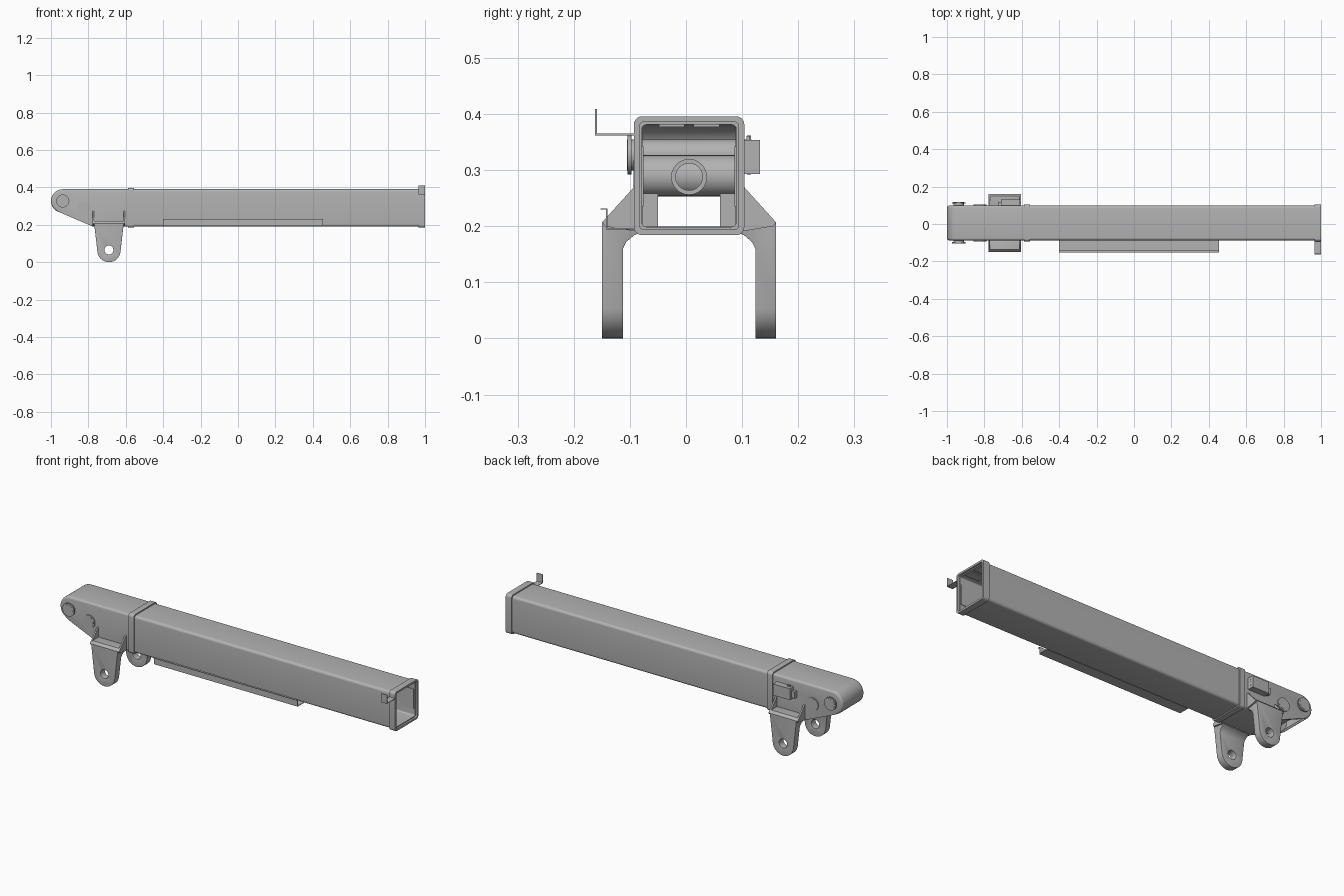
import bpy, bmesh, math
from mathutils import Vector

if "Cube" in bpy.data.objects:
    bpy.data.objects.remove(bpy.data.objects["Cube"], do_unlink=True)

CY, CZ = 0.0055, 0.29      # centre line of the beam

grey = bpy.data.materials.new("plain grey")
grey.use_nodes = True
grey.diffuse_color = (0.45, 0.45, 0.45, 1)
grey.node_tree.nodes["Principled BSDF"].inputs["Base Color"].default_value = (0.45, 0.45, 0.45, 1)


def finish(name, bm):
    bmesh.ops.recalc_face_normals(bm, faces=bm.faces)
    mesh = bpy.data.meshes.new(name)
    bm.to_mesh(mesh)
    bm.free()
    mesh.materials.append(grey)
    obj = bpy.data.objects.new(name, mesh)
    bpy.context.collection.objects.link(obj)
    return obj


def arc(cx, cy, r, a0, a1, n=10):
    angles = [math.radians(a0 + (a1 - a0) * i / n) for i in range(n + 1)]
    return [(cx + r * math.cos(a), cy + r * math.sin(a)) for a in angles]


def prism_mesh(axis, points, lo, hi):
    """Extrude a closed outline: (y, z) along x, or (x, z) along y."""
    bm = bmesh.new()
    place = (lambda p, d: (d, p[0], p[1])) if axis == "x" else (lambda p, d: (p[0], d, p[1]))
    rings = [[bm.verts.new(place(p, d)) for p in points] for d in (lo, hi)]
    for ring in rings:
        bm.faces.new(ring)
    n = len(points)
    for i in range(n):
        j = (i + 1) % n
        bm.faces.new((rings[0][i], rings[0][j], rings[1][j], rings[1][i]))
    return bm


def prism(name, axis, points, lo, hi):
    return finish(name, prism_mesh(axis, points, lo, hi))


def box(name, x, y, z):
    return prism(name, "x", [(y[0], z[0]), (y[1], z[0]), (y[1], z[1]), (y[0], z[1])], *x)


def disc(name, axis, a, b, r, lo, hi):
    return prism(name, axis, arc(a, b, r, 0, 345, 23), lo, hi)


def rounded(hw, hh, r):
    pts = []
    for sx, sz, a in ((1, 1, 0), (-1, 1, 90), (-1, -1, 180), (1, -1, 270)):
        pts += arc(CY + sx * (hw - r), CZ + sz * (hh - r), r, a, a + 90, 6)
    return pts


def hollow(name, outer, inner, lo, hi):
    """Open tube along x from two outlines with equal point counts."""
    bm = bmesh.new()
    loops = [[bm.verts.new((x, *p)) for p in pts]
             for pts, x in ((outer, lo), (outer, hi), (inner, hi), (inner, lo))]
    n = len(outer)
    for k in range(4):
        a, b = loops[k], loops[(k + 1) % 4]
        for i in range(n):
            j = (i + 1) % n
            bm.faces.new((a[i], a[j], b[j], b[i]))
    return finish(name, bm)


def apply_modifiers(obj):
    graph = bpy.context.evaluated_depsgraph_get()
    mesh = bpy.data.meshes.new_from_object(obj.evaluated_get(graph))
    obj.modifiers.clear()
    obj.data = mesh


def cut(obj, cutter, operation):
    mod = obj.modifiers.new("cut", "BOOLEAN")
    mod.object, mod.operation = cutter, operation
    apply_modifiers(obj)
    bpy.data.objects.remove(cutter, do_unlink=True)


# Main tube and its two collars
hollow("main_tube", rounded(0.093, 0.1, 0.014), rounded(0.084, 0.091, 0.008), -0.57, 0.99)
hollow("end_collar", rounded(0.0985, 0.106, 0.015), rounded(0.0885, 0.096, 0.008), 0.965, 1.0)
hollow("rear_collar", rounded(0.0985, 0.106, 0.015), rounded(0.084, 0.091, 0.008), -0.587, -0.555)

# Tapered tail housing, open underneath the slope and towards the tube
outline = [(-0.56, 0.19), (-0.56, 0.39)] + arc(-0.937, 0.327, 0.063, 90, 238, 16) + [(-0.775, 0.19)]
bm = prism_mesh("y", outline, CY - 0.093, CY + 0.093)
bm.normal_update()
bmesh.ops.recalc_face_normals(bm, faces=bm.faces)
last = len(outline)
slope_pts = (Vector(outline[-2]), Vector(outline[-1]))


def on_opening(v):
    p = Vector((v.co.x, v.co.z))
    return v.co.x > -0.561 or any((p - q).length < 1e-4 for q in slope_pts)


open_faces = [f for f in bm.faces if len(f.verts) == 4 and all(on_opening(v) for v in f.verts)
              and (f.normal.x > 0.9 or f.normal.x < -0.2)]
kept = {e for f in open_faces for e in f.edges}
rims = [e for e in bm.edges if e not in kept and abs(e.verts[0].co.y - e.verts[1].co.y) < 1e-5]
bmesh.ops.delete(bm, geom=open_faces, context="FACES_ONLY")
bmesh.ops.bevel(bm, geom=rims, offset=0.012, segments=4, profile=0.5, affect="EDGES")
tail = finish("tail_housing", bm)
shell = tail.modifiers.new("wall", "SOLIDIFY")
shell.thickness, shell.offset = 0.01, -1
apply_modifiers(tail)

# Cross pins with end discs
for name, x, z, r, reach in (("end_pin", -0.937, 0.327, 0.035, 0.110),
                             ("inner_pin", -0.823, 0.29, 0.035, 0.098)):
    disc(name, "y", x, z, 0.028, CY - reach, CY + reach)
    for side, s in (("left", 1), ("right", -1)):
        ends = sorted((CY + s * (reach - 0.007), CY + s * reach))
        disc(f"{name}_{side}_disc", "y", x, z, r, *ends)
        face = sorted((CY + s * reach, CY + s * (reach + 0.001)))
        disc(f"{name}_{side}_face", "y", x, z, r * 0.78, *face)
disc("inner_pin_sleeve", "y", -0.823, 0.29, 0.037, CY - 0.083, CY + 0.083)
hollow("rod_eye", arc(CY, 0.288, 0.032, 0, 345, 23), arc(CY, 0.288, 0.024, 0, 345, 23), -0.82, -0.74)

# Mounting legs: side silhouette crossed with front silhouette, then drilled
for side, s in (("left", 1), ("right", -1)):
    profile = [(CY + s * y, z) for y, z in
               ((0.118, -0.01), (0.155, -0.01), (0.155, 0.207), (0.143, 0.22), (0.088, 0.22),
                (0.088, 0.188), (0.098, 0.184), (0.112, 0.172), (0.118, 0.16))]
    leg = prism(f"{side}_leg", "x", profile, -0.8, -0.58)
    shape = [(-0.607, 0.24), (-0.773, 0.24)] + arc(-0.69, 0.062, 0.062, 188, 352, 18)
    cut(leg, prism("leg_cutter", "y", shape, -0.3, 0.3), "INTERSECT")
    cut(leg, disc("hole_cutter", "y", -0.69, 0.065, 0.024, -0.3, 0.3), "DIFFERENCE")
    soft = leg.modifiers.new("soft_edges", "BEVEL")
    soft.width, soft.segments, soft.limit_method = 0.006, 3, "ANGLE"
    soft.angle_limit = math.radians(50)
    apply_modifiers(leg)
    # Triangular gussets and inner lugs
    web = [(CY + s * y, z) for y, z in ((0.09, 0.19), (0.15, 0.2), (0.155, 0.207), (0.098, 0.27), (0.09, 0.275))]
    for end, x in (("rear", -0.777), ("front", -0.611)):
        prism(f"{side}_{end}_gusset", "x", web, x, x + 0.008)
    ys = sorted((CY + s * 0.055, CY + s * 0.088))
    box(f"{side}_inner_lug", (-0.77, -0.74), ys, (0.197, 0.258))
    # Wear pads inside the open end
    ys = sorted((CY + s * 0.081, CY + s * 0.09))
    box(f"{side}_wear_pad", (0.9, 0.985), ys, (0.235, 0.342))
    ys = sorted((CY + s * 0.008, CY + s * 0.054))
    box(f"{side}_top_pad", (0.9, 0.985), ys, (0.377, 0.386))

# Side rail: shelf, upright and lip
box("rail_shelf", (-0.4, 0.455), (-0.143, -0.086), (0.194, 0.197))
box("rail_upright", (-0.4, 0.455), (-0.143, -0.14), (0.194, 0.232))
box("rail_lip", (-0.4, 0.455), (-0.152, -0.14), (0.230, 0.232))

# Bent tab at the open end
box("tab_shelf", (0.965, 1.0), (-0.162, -0.09), (0.362, 0.365))
box("tab_upright", (0.965, 1.0), (-0.162, -0.159), (0.362, 0.409))

# Valve block on the left side
box("valve_block", (-0.71, -0.61), (0.096, 0.132), (0.293, 0.354))
box("valve_step", (-0.728, -0.71), (0.096, 0.118), (0.3, 0.335))
box("valve_stub", (-0.7, -0.68), (0.108, 0.114), (0.35, 0.361))
for i, z in enumerate((0.309, 0.328, 0.339)):
    disc(f"valve_port_{i + 1}", "x", 0.115, z, 0.003, -0.611, -0.608)

# Smooth curved faces, keep edges crisp
bpy.ops.object.select_all(action="DESELECT")
for obj in bpy.context.scene.objects:
    if obj.type == "MESH":
        obj.select_set(True)
        bpy.context.view_layer.objects.active = obj
bpy.ops.object.shade_smooth_by_angle(angle=math.radians(30))
